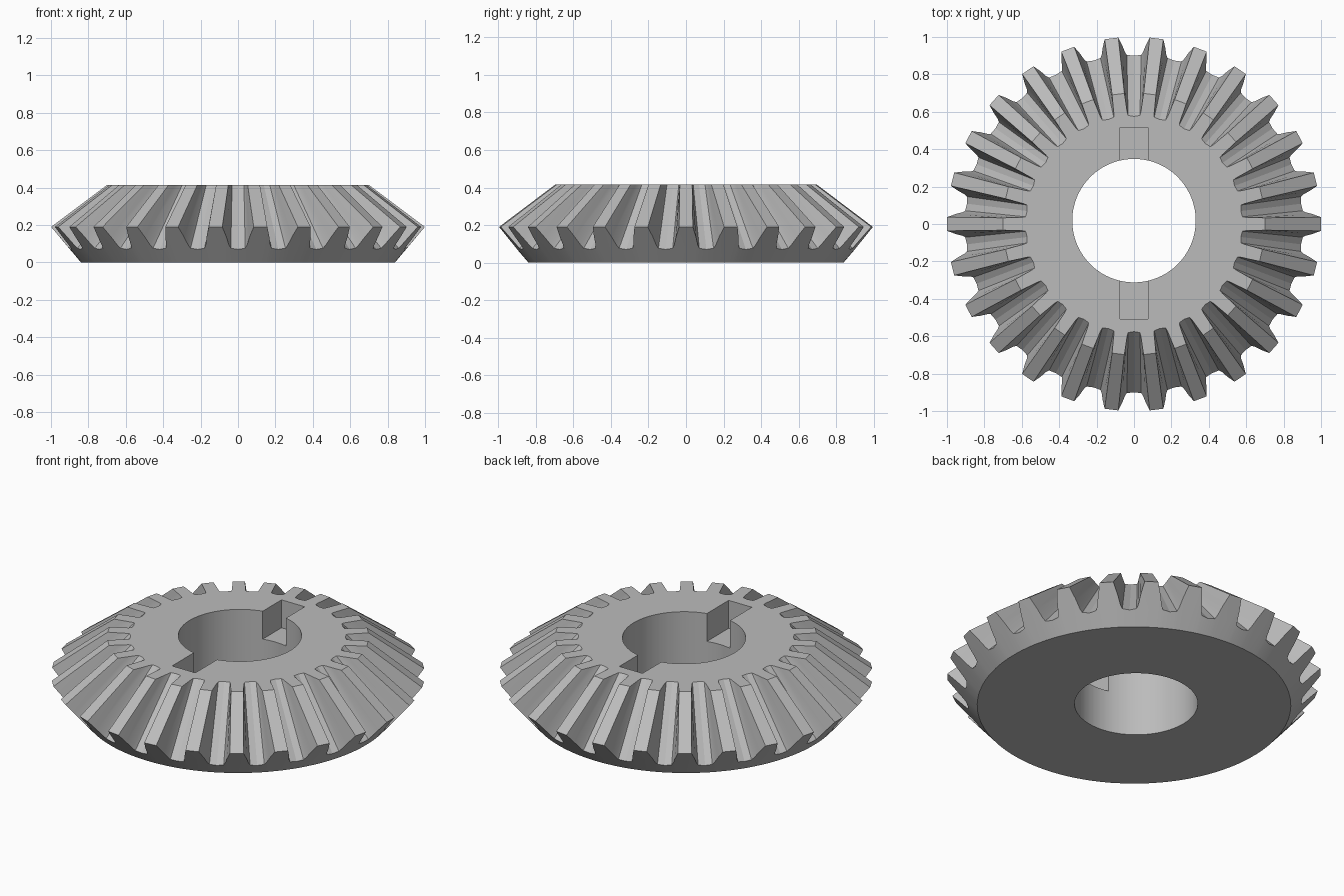
import bpy, bmesh
from math import sin, cos, radians

cube = bpy.data.objects.get("Cube")
if cube:
    bpy.data.objects.remove(cube, do_unlink=True)

TEETH = 26
PITCH = 360 / TEETH
BORE_RADIUS, BORE_Y = 0.33, 0.018
TOP = 0.415

# Half tooth: depth below the tip, half angle at the outer end, half angle at the inner end
FLANK = [(0, 2.1, 2.7), (0.45, 3.2, 3.1), (0.8, 3.9, 3.4), (0.95, 4.5, 3.8)]
tooth = [(d, -a, -b) for d, a, b in reversed(FLANK)] + FLANK
tooth.append((1, PITCH / 2, PITCH / 2))

steel = bpy.data.materials.new("steel grey")
steel.use_nodes = True
colour = (0.5, 0.5, 0.5, 1)
steel.diffuse_color = colour
steel.node_tree.nodes["Principled BSDF"].inputs["Base Color"].default_value = colour


def polar(bm, radius, angle, z, y=0):
    a = radians(angle)
    return bm.verts.new((radius * cos(a), radius * sin(a) + y, z))


# Gear body: closed loop of rings around the section
bm = bmesh.new()
rings = [[] for _ in range(5)]
for i in range(TEETH):
    for depth, outer, inner in tooth:
        a, b = i * PITCH + outer, i * PITCH + inner
        rings[0].append(polar(bm, BORE_RADIUS, a, 0, BORE_Y))
        rings[1].append(polar(bm, 0.84, a, 0))
        rings[2].append(polar(bm, 1 - 0.1 * depth, a, 0.19 - 0.12 * depth))
        rings[3].append(polar(bm, 0.70 - 0.125 * depth, b, TOP))
        rings[4].append(polar(bm, BORE_RADIUS, a, TOP, BORE_Y))
count = len(rings[0])
for k in range(5):
    lower, upper = rings[k], rings[(k + 1) % 5]
    for i in range(count):
        j = (i + 1) % count
        bm.faces.new((lower[i], lower[j], upper[j], upper[i]))
bmesh.ops.recalc_face_normals(bm, faces=bm.faces)
mesh = bpy.data.meshes.new("bevel_gear")
bm.to_mesh(mesh)
bm.free()
mesh.materials.append(steel)
gear = bpy.data.objects.new("bevel_gear", mesh)
bpy.context.collection.objects.link(gear)

# Blind keyways on both sides of the bore
bpy.ops.mesh.primitive_cube_add(size=1, location=(0, 0.004, 0.425))
cutter = bpy.context.object
cutter.name = "keyway_cutter"
cutter.scale = (0.152, 1.022, 0.35)
cutter.data.materials.append(steel)
cutter.hide_render = True
cutter.display_type = 'WIRE'
cut = gear.modifiers.new("keyways", 'BOOLEAN')
cut.operation = 'DIFFERENCE'
cut.solver = 'EXACT'
cut.object = cutter

# Apply the cut, remove the helper and shade the bore smoothly
bpy.ops.object.select_all(action='DESELECT')
gear.select_set(True)
bpy.context.view_layer.objects.active = gear
bpy.ops.object.modifier_apply(modifier=cut.name)
bpy.data.objects.remove(cutter, do_unlink=True)
bpy.ops.object.shade_smooth_by_angle(angle=radians(15))
